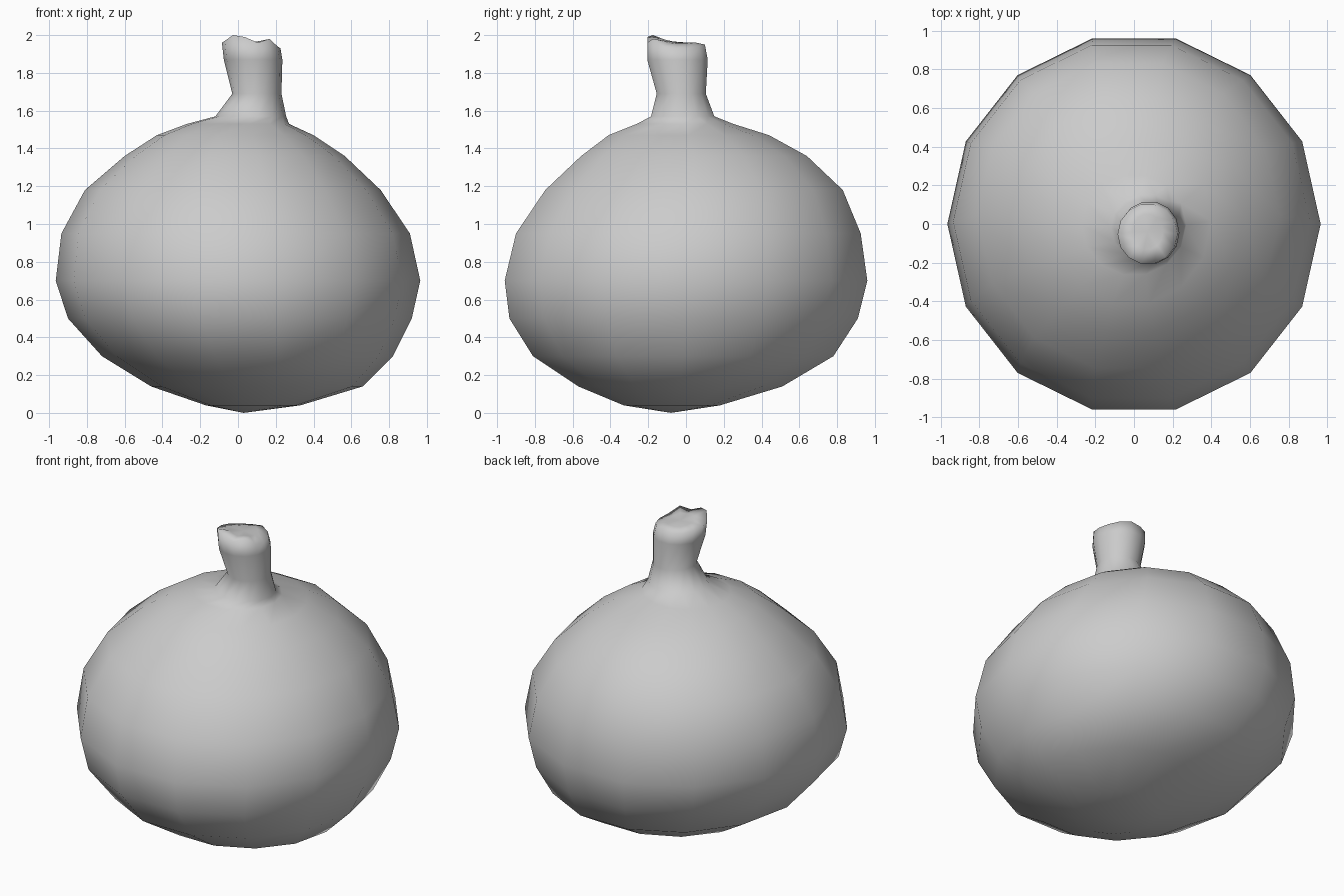
import bpy, bmesh
from math import sin, cos, tau

cube = bpy.data.objects.get("Cube")
if cube:
    bpy.data.objects.remove(cube, do_unlink=True)

SIDES = 14

# Matte grey skin
skin = bpy.data.materials.new("plain grey")
skin.use_nodes = True
skin.diffuse_color = (0.6, 0.6, 0.6, 1)
skin.node_tree.nodes["Principled BSDF"].inputs["Base Color"].default_value = (0.6, 0.6, 0.6, 1)

# Leaning bulb and neck: height, x range, y range
sections = [
    (0.04, -0.17, 0.33, -0.33, 0.18),
    (0.14, -0.46, 0.66, -0.57, 0.51),
    (0.30, -0.72, 0.82, -0.81, 0.78),
    (0.50, -0.90, 0.92, -0.935, 0.91),
    (0.70, -0.965, 0.965, -0.96, 0.96),
    (0.95, -0.935, 0.91, -0.90, 0.925),
    (1.18, -0.81, 0.755, -0.745, 0.83),
    (1.36, -0.60, 0.565, -0.555, 0.64),
    (1.47, -0.43, 0.40, -0.41, 0.44),
    (1.53, -0.27, 0.27, -0.26, 0.25),
    (1.57, -0.12, 0.255, -0.185, 0.15),
    (1.69, -0.03, 0.23, -0.155, 0.105),
    (1.87, -0.075, 0.235, -0.205, 0.115),
]


def ring(bm, z, x0, x1, y0, y1, lift=None):
    """Add one oval ring, optionally with an uneven height."""
    verts = []
    for i in range(SIDES):
        a = tau * i / SIDES
        x = (x0 + x1) / 2 + (x1 - x0) / 2 * cos(a)
        y = (y0 + y1) / 2 + (y1 - y0) / 1.95 * sin(a)
        verts.append(bm.verts.new((x, y, z + (lift[i] if lift else 0))))
    return verts


def bridge(bm, low, high):
    for i in range(SIDES):
        j = (i + 1) % SIDES
        bm.faces.new((low[i], low[j], high[j], high[i]))


def fan(bm, loop, tip):
    for i in range(SIDES):
        bm.faces.new((loop[i], loop[(i + 1) % SIDES], tip))


bm = bmesh.new()
rings = [ring(bm, *s) for s in sections]

# Torn rim, highest at the front on the right side
rim = [0, 0, 1, 2, 1, 1, 2, 3, 4, 7, 6, 3, 5, 1]
rings.append(ring(bm, 1.93, -0.085, 0.225, -0.205, 0.10, [r * 0.01 for r in rim]))
rings.append(ring(bm, 1.955, -0.01, 0.15, -0.13, 0.05, [r * 0.003 for r in rim]))
for low, high in zip(rings, rings[1:]):
    bridge(bm, low, high)

# Rounded base and closed crown
fan(bm, rings[0], bm.verts.new((0.03, -0.08, 0)))
fan(bm, rings[-1], bm.verts.new((0.07, -0.04, 1.96)))
bmesh.ops.recalc_face_normals(bm, faces=bm.faces)
for f in bm.faces:
    f.smooth = True

mesh = bpy.data.meshes.new("bulb_with_neck")
bm.to_mesh(mesh)
bm.free()
mesh.materials.append(skin)
bulb = bpy.data.objects.new("bulb_with_neck", mesh)
bpy.context.collection.objects.link(bulb)
